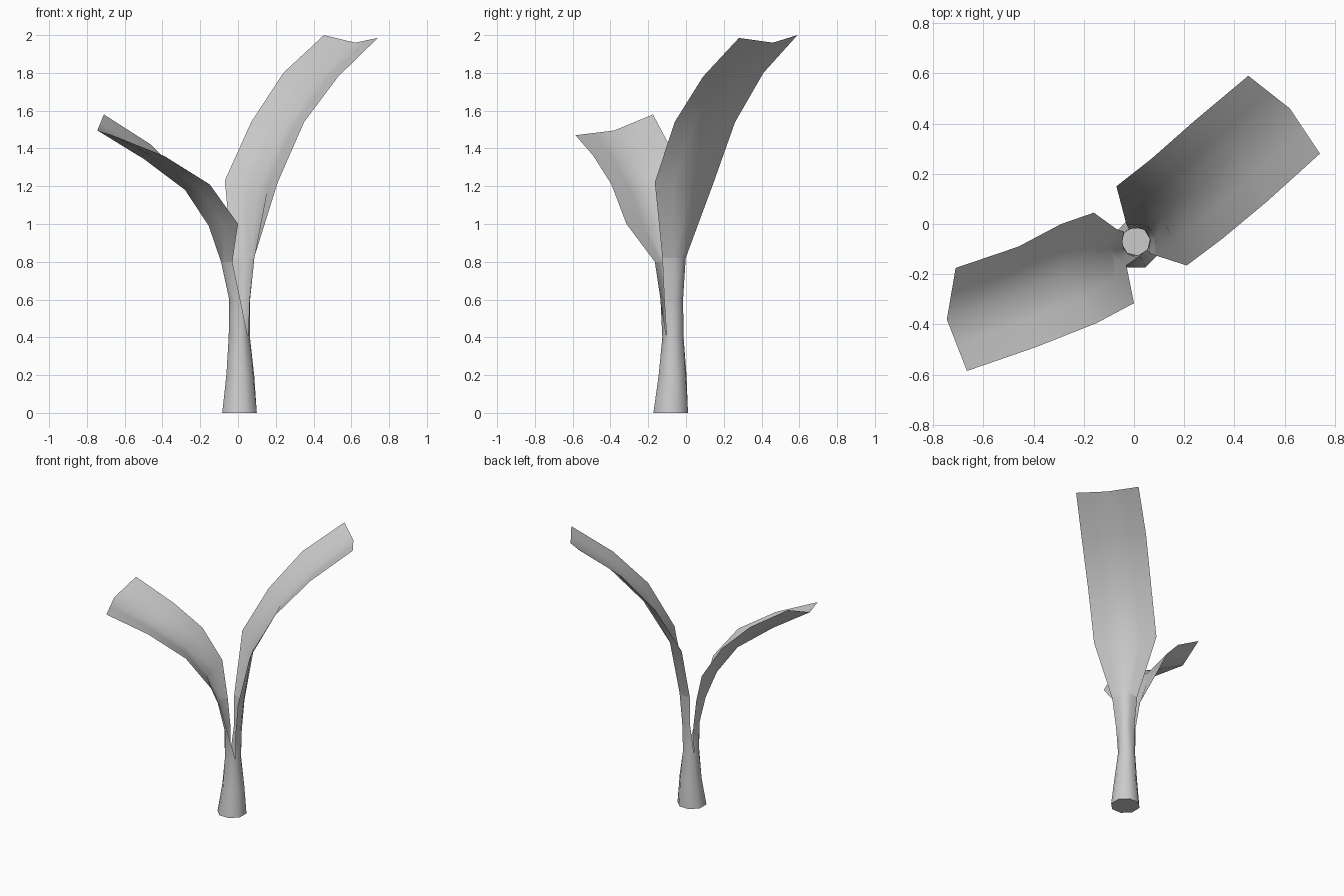
import bpy, bmesh, math
from mathutils import Vector

if "Cube" in bpy.data.objects:
    bpy.data.objects.remove(bpy.data.objects["Cube"])


def finish(bm, name):
    bmesh.ops.remove_doubles(bm, verts=bm.verts, dist=0.0005)
    me = bpy.data.meshes.new(name)
    bm.to_mesh(me)
    bm.free()
    ob = bpy.data.objects.new(name, me)
    bpy.context.collection.objects.link(ob)
    bpy.ops.object.select_all(action='DESELECT')
    ob.select_set(True)
    bpy.context.view_layer.objects.active = ob
    bpy.ops.object.shade_smooth_by_angle(angle=math.radians(45))


def skin(bm, rows):
    grid = [[bm.verts.new(p) for p in r] for r in rows]
    for a, b in zip(grid, grid[1:]):
        for i in range(len(a) - 1):
            bm.faces.new((a[i], a[i + 1], b[i + 1], b[i]))
    return grid


def cross(a, m, b, curved):
    """Five points across a blade: edge, middle, edge."""
    a, m, b = Vector(a), Vector(m), Vector(b)
    if curved:
        p, q = 0.375 * a + 0.75 * m - 0.125 * b, 0.375 * b + 0.75 * m - 0.125 * a
    else:
        p, q = (a + m) / 2, (b + m) / 2
    return [a, p, m, q, b]


def ring(cx, cy, r, z, start):
    return [Vector((cx + r * math.cos(math.radians(start + 45 * k)),
                    cy + r * math.sin(math.radians(start + 45 * k)), z)) for k in range(9)]


# Edge / middle / edge of each row, counter-clockwise about the stem
big = [
    ((0.06, -0.115, 0.6), (0.052, -0.03, 0.6), (-0.02, -0.02, 0.6)),
    ((0.085, -0.125, 0.82), (0.068, -0.022, 0.82), (-0.03, -0.002, 0.82)),
    ((0.21, -0.165, 1.22), (0.11, 0.03, 1.2), (-0.07, 0.15, 1.23)),
    ((0.35, -0.06, 1.54), (0.25, 0.14, 1.51), (0.07, 0.26, 1.54)),
    ((0.53, 0.09, 1.78), (0.42, 0.285, 1.755), (0.24, 0.41, 1.8)),
    ((0.74, 0.28, 1.985), (0.62, 0.46, 1.96), (0.455, 0.59, 2.0)),
]
small = [
    ((-0.04, -0.03, 0.6), (-0.04, -0.1, 0.6), (0.012, -0.135, 0.6)),
    ((-0.07, -0.02, 0.8), (-0.09, -0.1, 0.8), (-0.03, -0.165, 0.8)),
    ((-0.16, 0.045, 1.03), (-0.155, -0.14, 0.99), (0.0, -0.315, 1.0)),
    ((-0.29, 0.0, 1.25), (-0.28, -0.2, 1.18), (-0.15, -0.395, 1.21)),
    ((-0.46, -0.09, 1.42), (-0.5, -0.295, 1.345), (-0.39, -0.49, 1.36)),
    ((-0.71, -0.175, 1.58), (-0.745, -0.38, 1.495), (-0.665, -0.585, 1.47)),
]

# Stem: octagonal tube that splits into two half shells
bm = bmesh.new()
rings = [ring(0.008, -0.081, 0.099, 0, -22.5),
         ring(0.012, -0.071, 0.077, 0.2, -28),
         ring(0.007, -0.069, 0.057, 0.4, -36)]
grid = skin(bm, rings)
bm.faces.new(grid[0][7::-1])
skin(bm, [rings[2][:5]] + [cross(*r, True) for r in big[:2]])
skin(bm, [rings[2][4:]] + [cross(*r, True) for r in small[:2]])
finish(bm, "stem")

# Leaves: cupped strips growing out of the half shells
for name, rows in (("large_leaf", big), ("small_leaf", small)):
    bm = bmesh.new()
    skin(bm, [cross(*r, i == 0) for i, r in enumerate(rows[1:])])
    finish(bm, name)
